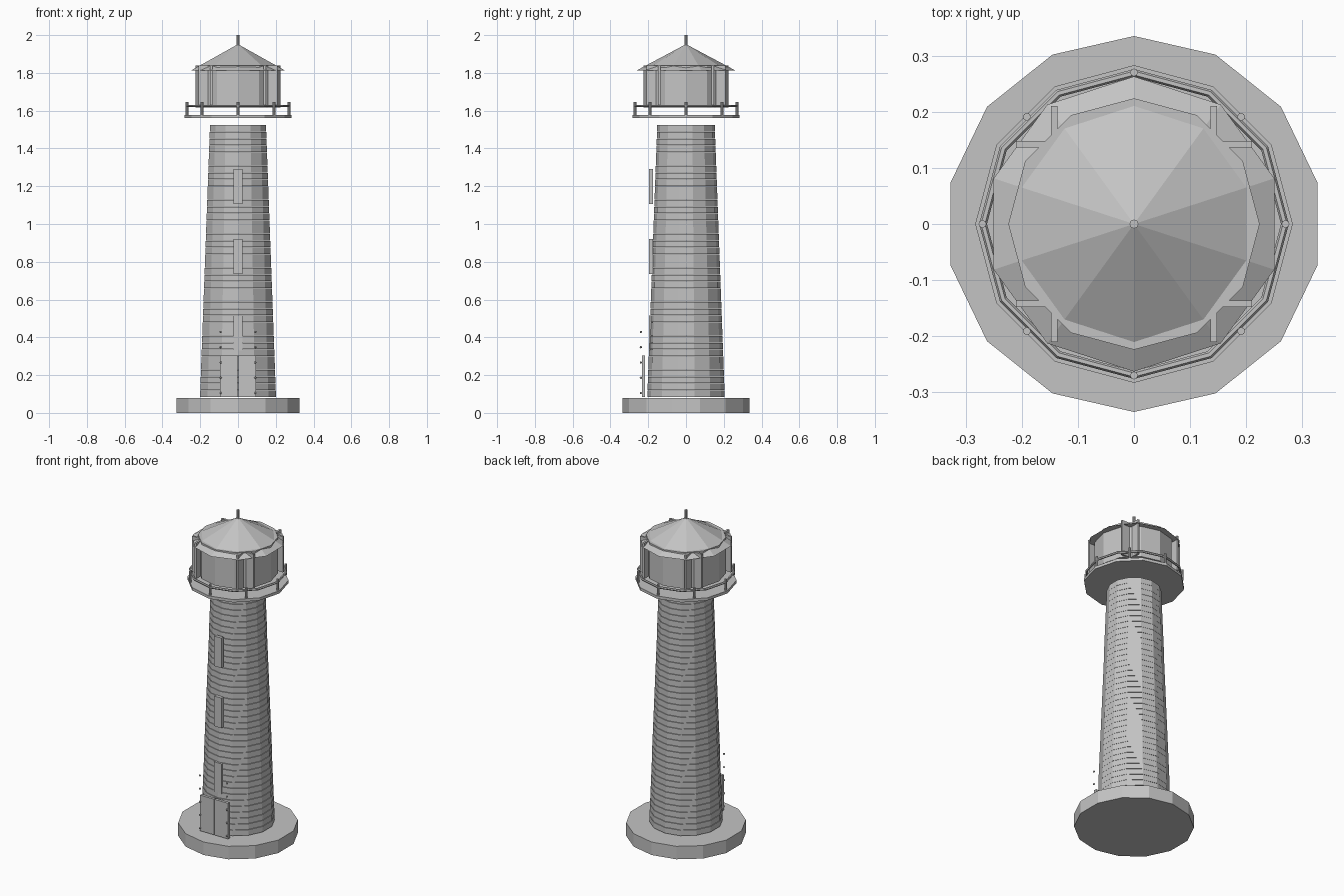
import bpy
import math

cube = bpy.data.objects.get("Cube")
if cube:
    bpy.data.objects.remove(cube, do_unlink=True)

GREY = (0.55, 0.55, 0.55, 1.0)
grey = bpy.data.materials.new("plain_grey")
grey.use_nodes = True
grey.diffuse_color = GREY
grey.node_tree.nodes["Principled BSDF"].inputs["Base Color"].default_value = GREY


def finish(name):
    obj = bpy.context.object
    obj.name = name
    obj.data.materials.append(grey)
    return obj


def prism(name, sides, z0, z1, r0, r1=None, x=0, y=0):
    """Upright cylinder or cone between two heights."""
    bpy.ops.mesh.primitive_cone_add(
        vertices=sides, radius1=r0, radius2=r0 if r1 is None else r1,
        depth=z1 - z0, location=(x, y, (z0 + z1) / 2))
    return finish(name)


def box(name, xs, ys, zs):
    """Box given by its extents on each axis."""
    spans = (xs, ys, zs)
    bpy.ops.mesh.primitive_cube_add(size=1, location=[(a + b) / 2 for a, b in spans])
    obj = finish(name)
    obj.scale = [b - a for a, b in spans]
    return obj


# Foundation
prism("foundation", 14, 0, 0.08, 0.335)

# Tower of stacked courses, each a little narrower than the one below
COURSES = 40
BOTTOM, TOP = 0.085, 1.525
pitch = (TOP - BOTTOM) / COURSES
for i in range(COURSES):
    z = BOTTOM + i * pitch
    radius = 0.205 - 0.052 * i / (COURSES - 1)
    prism("tower_course", 14, z, z + pitch - 0.002, radius)

# Narrow windows up the front
for z in (0.33, 0.735, 1.105):
    box("window", (-0.025, 0.025), (-0.196, -0.176), (z, z + 0.185))

# Double door with a column of studs on each side
for side in (-1, 1):
    box("door_leaf", sorted((side * 0.002, side * 0.095)), (-0.233, -0.216), (0.085, 0.305))
    for i in range(5):
        bpy.ops.mesh.primitive_uv_sphere_add(
            segments=8, ring_count=6, radius=0.006,
            location=(side * 0.092, -0.239, 0.105 + i * 0.081))
        finish("door_stud")

# Gallery deck with posts and rail
prism("gallery_deck", 12, 1.56, 1.577, 0.283)
for i in range(8):
    a = i * math.pi / 4
    prism("rail_post", 8, 1.577, 1.645, 0.007, x=0.27 * math.cos(a), y=0.27 * math.sin(a))
bpy.ops.mesh.primitive_torus_add(
    major_segments=12, minor_segments=6, major_radius=0.269, minor_radius=0.007,
    location=(0, 0, 1.625))
finish("gallery_rail")

# Lantern room with crossed fins at the four corners
prism("lantern_room", 12, 1.618, 1.84, 0.224)
for sx in (-1, 1):
    for sy in (-1, 1):
        thin_x = sorted((sx * 0.136, sx * 0.148))
        thin_y = sorted((sy * 0.136, sy * 0.148))
        long_x = sorted((sx * 0.075, sx * 0.21))
        long_y = sorted((sy * 0.075, sy * 0.21))
        box("lantern_fin", long_x, thin_y, (1.618, 1.838))
        box("lantern_fin", thin_x, long_y, (1.618, 1.838))

# Roof and spire
prism("roof", 10, 1.812, 1.952, 0.263, 0)
prism("spire", 8, 1.93, 2.0, 0.008)
